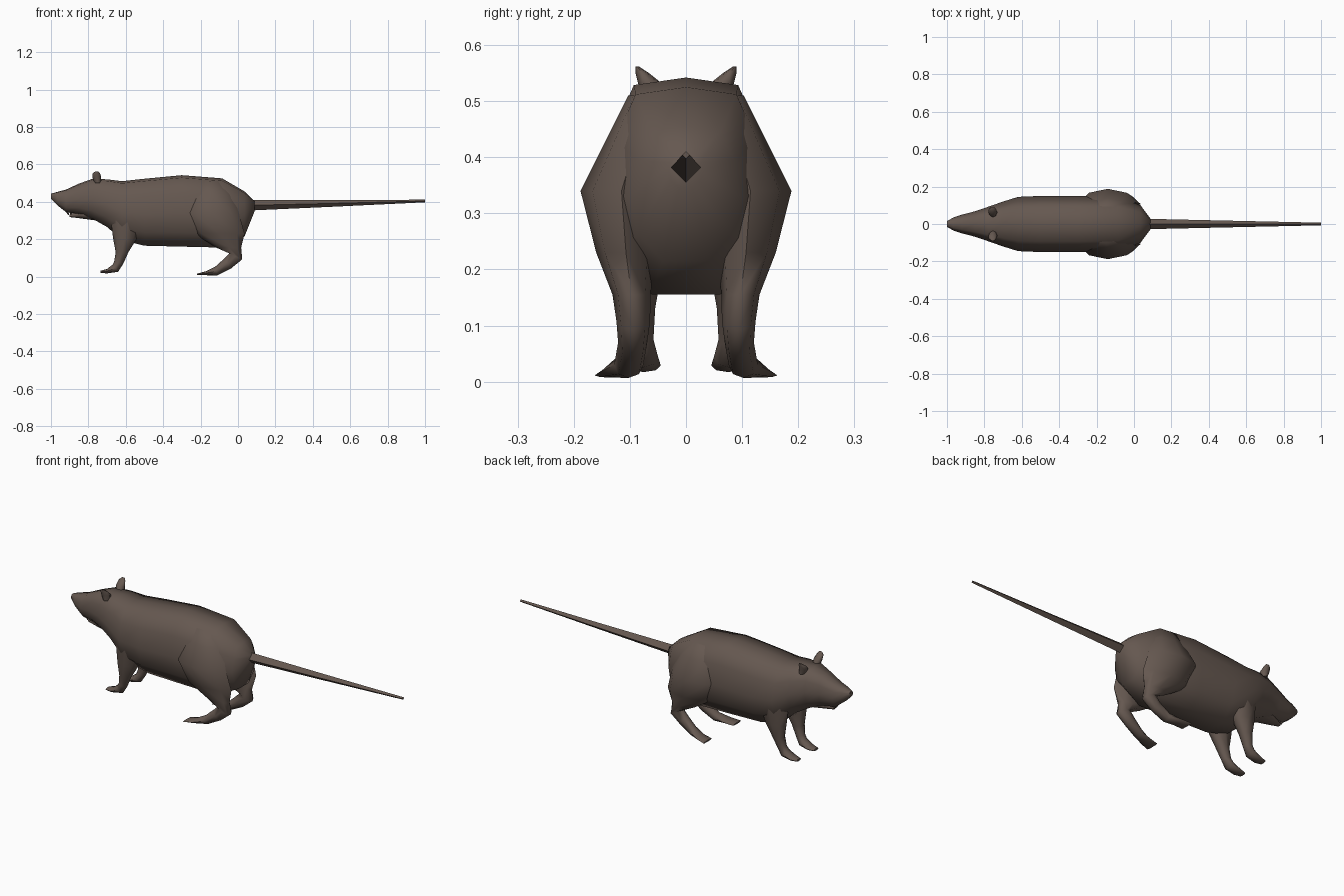
import bpy, bmesh, math

fur = bpy.data.materials.new("brown_fur")
fur.diffuse_color = (0.13, 0.097, 0.08, 1)

# Cross-sections as (side, thickness) pairs
half = [(0.62, 0.93), (0.86, 0.5), (1, -0.05), (0.86, -0.6), (0.42, -1)]
BODY = [(0, 1)] + half + [(-s, t) for s, t in reversed(half)]
ROUND = [(math.cos(i * math.pi / 4), math.sin(i * math.pi / 4)) for i in range(8)]
DIAMOND = [(1, 0), (0, 1), (-1, 0), (0, -1)]


def loft(name, section, rings, mirror=False, smooth=65):
    """Skin rings of (x, y, z, half width in y, half thickness, tilt in degrees)."""
    bm = bmesh.new()
    loops = []
    for x, y, z, w, t, tilt in rings:
        c, s = math.cos(math.radians(tilt)), math.sin(math.radians(tilt))
        loops.append([bm.verts.new((x + b * t * c, y + a * w, z + b * t * s))
                      for a, b in section])
    n = len(section)
    for p, q in zip(loops, loops[1:]):
        for i in range(n):
            j = (i + 1) % n
            bm.faces.new((p[i], p[j], q[j], q[i]))
    bm.faces.new(loops[0])
    bm.faces.new(loops[-1])
    bmesh.ops.recalc_face_normals(bm, faces=bm.faces)
    mesh = bpy.data.meshes.new(name)
    bm.to_mesh(mesh)
    bm.free()
    mesh.materials.append(fur)
    ob = bpy.data.objects.new(name, mesh)
    bpy.context.collection.objects.link(ob)
    bpy.ops.object.select_all(action='DESELECT')
    ob.select_set(True)
    bpy.context.view_layer.objects.active = ob
    bpy.ops.object.shade_smooth_by_angle(angle=math.radians(smooth))
    if mirror:
        mod = ob.modifiers.new("mirror", 'MIRROR')
        mod.use_axis = (False, True, False)
        mod.use_mirror_merge = False
    return ob


# Head and body from nose to rump: x, top, bottom, half width
body = [(-1, .443, .415, .015), (-.965, .453, .38, .035), (-.92, .465, .345, .05),
        (-.85, .497, .335, .068), (-.78, .522, .31, .092), (-.7, .52, .265, .12),
        (-.62, .51, .195, .145), (-.5, .523, .165, .15), (-.3, .542, .16, .15),
        (-.085, .525, .155, .145), (.035, .455, .215, .10), (.087, .405, .345, .03)]
loft("body", BODY, [(x, 0, (a + b) / 2, w, (a - b) / 2, 90) for x, a, b, w in body])

# Open lower jaw and front teeth
loft("lower_jaw", ROUND, [(-.9, 0, .325, .012, .007, 90), (-.85, 0, .332, .032, .02, 90),
                          (-.76, 0, .34, .06, .04, 90)])
loft("upper_teeth", DIAMOND, [(-.925, .008, .37, .008, .012, 0),
                              (-.905, .008, .328, .003, .003, 0)], True, 30)
loft("lower_teeth", DIAMOND, [(-.885, .007, .325, .006, .008, 0),
                              (-.9, .007, .348, .003, .003, 0)], True, 30)

# Tail
loft("tail", DIAMOND, [(.06, 0, .381, .028, .028, 90), (.5, 0, .391, .018, .018, 90),
                       (1, 0, .404, .007, .007, 90)])

# Ears
loft("ear", ROUND, [(-.75, .058, .50, .027, .016, 0), (-.755, .063, .53, .022, .024, 0),
                    (-.757, .078, .55, .012, .02, 0), (-.755, .087, .562, .003, .009, 0)], True)

# Hind legs: thigh, hock and spread foot
loft("hind_leg", ROUND, [(-.15, .07, .51, .033, .06, 0), (-.14, .085, .44, .053, .11, 0),
                         (-.14, .115, .34, .073, .145, 0), (-.1, .107, .23, .053, .135, 0),
                         (-.05, .097, .155, .034, .067, 0), (-.012, .094, .108, .03, .038, -25),
                         (-.055, .095, .07, .026, .032, -55), (-.115, .102, .03, .026, .024, -75),
                         (-.17, .118, .018, .034, .011, -90), (-.22, .127, .011, .036, .004, -90)],
     True)

# Front legs and paws
loft("front_leg", ROUND, [(-.59, .085, .3, .05, .09, 0), (-.605, .085, .2, .042, .062, 0),
                          (-.62, .085, .13, .03, .034, 0), (-.638, .08, .075, .022, .025, -20),
                          (-.655, .077, .045, .027, .024, -55), (-.7, .075, .029, .03, .012, -90),
                          (-.735, .075, .025, .02, .006, -90)], True)
